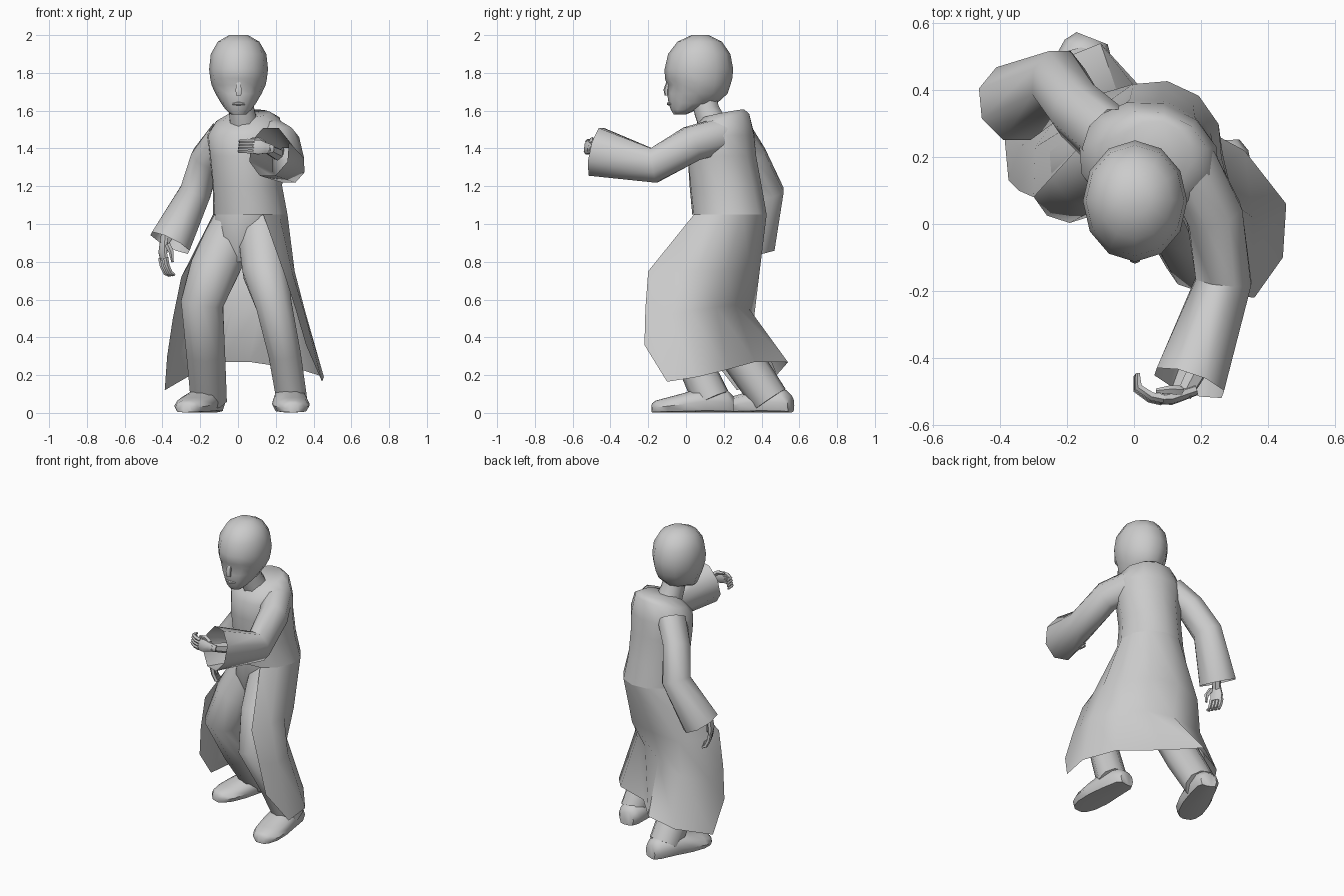
import bpy, bmesh, math
from mathutils import Vector as V

if "Cube" in bpy.data.objects:
    bpy.data.objects.remove(bpy.data.objects["Cube"])


def loft(name, rings, closed=True, caps=True, angle=50):
    """Skin a list of equal-length point rings."""
    bm = bmesh.new()
    rows = [[bm.verts.new(p) for p in r] for r in rings]
    n = len(rows[0])
    for a, b in zip(rows, rows[1:]):
        for i in range(n if closed else n - 1):
            j = (i + 1) % n
            bm.faces.new((a[i], a[j], b[j], b[i]))
    if closed and caps:
        bm.faces.new(rows[0])
        bm.faces.new(rows[-1])
    bmesh.ops.recalc_face_normals(bm, faces=bm.faces)
    me = bpy.data.meshes.new(name)
    bm.to_mesh(me)
    bm.free()
    for p in me.polygons:
        p.use_smooth = True
    me.set_sharp_from_angle(angle=math.radians(angle))
    ob = bpy.data.objects.new(name, me)
    bpy.context.collection.objects.link(ob)
    return ob


def tube(name, path, radii, ref=(0, 1, 0), n=8, caps=True):
    """Round tube through path; each radius is a number or (across, along ref)."""
    pts = [V(p) for p in path]
    rings = []
    for i, p in enumerate(pts):
        t = V((0, 0, 0))
        if i > 0:
            t += (p - pts[i - 1]).normalized()
        if i < len(pts) - 1:
            t += (pts[i + 1] - p).normalized()
        t.normalize()
        u = t.cross(V(ref)).normalized()
        v = u.cross(t)
        r = radii[i] if isinstance(radii[i], tuple) else (radii[i],) * 2
        rings.append([p + u * r[0] * math.cos(a) + v * r[1] * math.sin(a)
                      for a in (2 * math.pi * (k + .5) / n for k in range(n))])
    return loft(name, rings, caps=caps)


def oval(cx, cy, z, rx, ry, twist=0, tilt=0, n=12):
    """Horizontal ring, twisted about z, rising towards the back by tilt."""
    c, s = math.cos(math.radians(twist)), math.sin(math.radians(twist))
    out = []
    for k in range(n):
        a = 2 * math.pi * k / n
        x, y = rx * math.cos(a), ry * math.sin(a)
        out.append((cx + x * c - y * s, cy + x * s + y * c, z + tilt * math.sin(a)))
    return out


def hand(name, origin, d, side, curl, size=1.0, thumb=1):
    """Palm, four curled fingers and a thumb."""
    o, d, s = V(origin), V(d).normalized(), V(side).normalized()
    b = d.cross(s).normalized()
    s = b.cross(d)
    f = lambda x, y, z: o + (d * x + s * y + b * z) * size
    tube(name + "_palm", [f(-.04, 0, 0), f(.02, 0, 0), f(.06, 0, 0), f(.1, 0, .01)],
         [(.022, .018), (.032, .02), (.042, .02), (.038, .014)], ref=b)
    for i in range(4):
        y = -.033 + .022 * i
        tube(f"{name}_finger_{i + 1}",
             [f(.09, y, .005), f(.13, y, .012 + curl * .2), f(.165, y, .02 + curl * .7),
              f(.19 - curl * .5, y, .03 + curl * 1.2)],
             [.014, .013, .012, .007], ref=s, n=5)
    tube(name + "_thumb", [f(.02, .03 * thumb, .01), f(.06, .055 * thumb, .025),
                           f(.11, .05 * thumb, .04)], [.016, .014, .007], ref=b, n=5)


def foot(name, heel, toe):
    """Shoe with a flat sole."""
    h, t = V((*heel, 0)), V((*toe, 0))
    u = V((0, 0, 1)).cross(t - h).normalized()
    rings = []
    for k, w, ht in [(0, .05, .09), (.08, .075, .12), (.35, .09, .14), (.6, .1, .105),
                     (.82, .092, .08), (.95, .065, .065), (1, .035, .05)]:
        c = h.lerp(t, k)
        rings.append([c + u * w * math.cos(a) +
                      V((0, 0, min(ht, max(0.003, ht * (.45 + .62 * math.sin(a))))))
                      for a in (2 * math.pi * i / 10 for i in range(10))])
    loft(name, rings)


# Head: rings of z, half width, front y, back y; eye sockets pressed in
head = []
for z, rx, yf, yb in [(2.0, .05, .03, .12), (1.965, .11, -.045, .19), (1.9, .147, -.095, .235),
                      (1.82, .156, -.113, .25), (1.77, .15, -.112, .245), (1.735, .143, -.1, .235),
                      (1.69, .122, -.1, .22), (1.64, .093, -.092, .165), (1.605, .068, -.08, .06),
                      (1.58, .04, -.065, .0)]:
    ring = oval(0.003, (yf + yb) / 2, z, rx, (yb - yf) / 2)
    if 1.7 < z < 1.75:
        for k in (8, 10):
            ring[k] = (ring[k][0], ring[k][1] + .015, z)
    head.append(ring)
loft("head", head)
tube("nose", [(.003, -.093, 1.755), (.003, -.105, 1.71), (.003, -.103, 1.68)],
     [(.012, .01), (.018, .014), (.016, .01)], n=6)
tube("lips", [(-.03, -.082, 1.635), (.003, -.092, 1.637), (.036, -.082, 1.635)],
     [.004, .01, .004], ref=(0, 0, 1), n=6)
tube("neck", [(.03, .14, 1.53), (.02, .11, 1.6), (.01, .09, 1.68)], [.08, .072, .07])

# Coat body, twisted so one shoulder sits further back
waist = oval(.065, .23, 1.05, .2, .2, -10)
loft("coat_body", [oval(.06, .2, 1.585, .11, .11, -14, .022),
                   oval(.055, .19, 1.545, .175, .148, -14, .04),
                   oval(.045, .19, 1.47, .215, .175, -14),
                   oval(.045, .19, 1.36, .2, .187, -14),
                   oval(.05, .21, 1.2, .188, .195, -12), waist])

# Open coat skirt, running from one front edge round the back to the other
hip = [(.24, -.2, .75), (.285, -.06, .75), (.3, .06, .75), (.265, .21, .75), (.16, .34, .75),
       (-.02, .39, .75), (-.2, .36, .72), (-.295, .23, .72), (-.3, .08, .72)]
knee = [(.305, -.215, .55), (.355, -.09, .52), (.355, .02, .54), (.25, .16, .56), (.12, .26, .57),
        (-.03, .335, .55), (-.22, .36, .5), (-.34, .23, .45), (-.345, .1, .5)]
hem = [(.36, -.22, .36), (.445, -.1, .165), (.455, .06, .19), (.33, .22, .23), (.06, .365, .27),
       (-.1, .54, .268), (-.25, .48, .2), (-.388, .27, .12), (-.375, .13, .3)]
loft("coat_skirt", [[waist[k] for k in range(-2, 7)], hip, knee, hem], closed=False)

# Trousers and shoes
loft("hips", [oval(.05, .22, 1.05, .18, .18, -10), oval(.03, .2, .92, .17, .15, -10),
              oval(.005, .18, .8, .05, .08, -10)])
tube("left_leg", [(.12, .19, 1.03), (.13, .12, .9), (.145, .03, .75), (.19, -.1, .57),
                  (.245, .02, .32), (.285, .135, .07)],
     [.12, .13, .126, .1, .09, (.085, .1)], n=10)
tube("right_leg", [(-.0, .23, 1.03), (-.06, .21, .9), (-.13, .175, .75), (-.19, .12, .58),
                   (-.172, .27, .33), (-.155, .445, .07)],
     [.125, .135, .135, .118, .108, (.1, .1)], n=10)
foot("left_shoe", (.265, .25), (.29, -.18))
foot("right_shoe", (-.125, .555), (-.28, .16))

# Sleeves, flaring to wide open cuffs
tube("left_sleeve", [(.16, .19, 1.47), (.24, .03, 1.425), (.268, -.17, 1.31), (.165, -.475, 1.382)],
     [(.09, .1), (.09, .1), (.09, .1), (.115, .14)], ref=(0, 0, 1), caps=False)
tube("right_sleeve", [(-.08, .26, 1.47), (-.17, .34, 1.35), (-.225, .425, 1.17), (-.36, .36, .9)],
     [(.085, .1), (.085, .095), (.09, .1), (.12, .12)], caps=False)

# Hands and wrists
hand("left_hand", (.155, -.505, 1.4), (-1, -.35, .15), (0, .1, 1), .08, .8)
hand("right_hand", (-.392, .31, .91), (-.1, -.1, -1), (-.4, .9, 0), .03, 1.0, thumb=-1)
tube("left_wrist", [(.21, -.4, 1.37), (.15, -.51, 1.4)], [.035, .025], n=6)
tube("right_wrist", [(-.34, .37, 1.0), (-.392, .31, .89)], [.035, .025], n=6)
